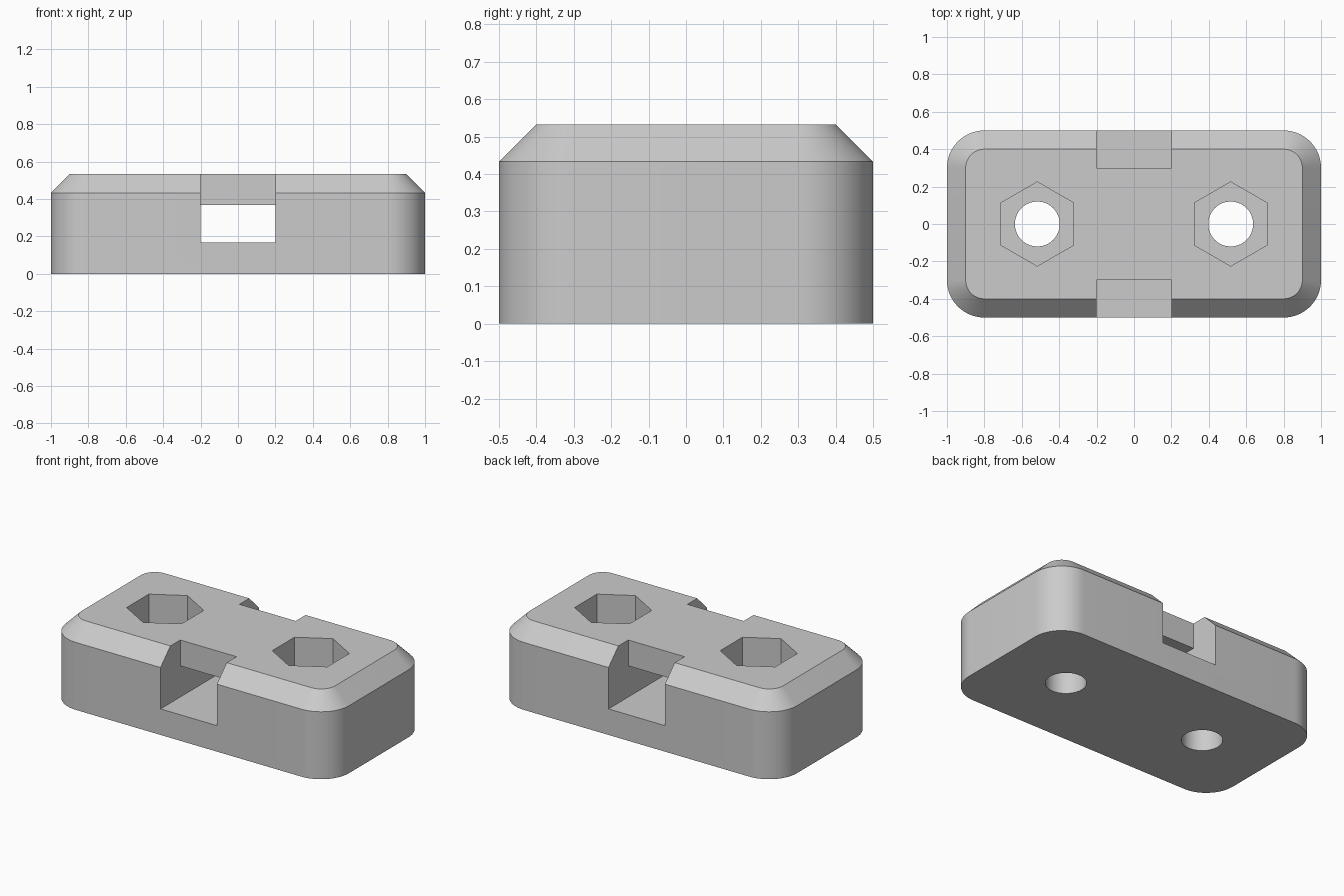
import bpy, bmesh
from math import cos, sin, pi, radians

if "Cube" in bpy.data.objects:
    bpy.data.objects.remove(bpy.data.objects["Cube"])

HEIGHT, SHOULDER = 0.533, 0.433
SLOT_FLOOR, SLOT_ROOF = 0.167, 0.367
POCKET_FLOOR = 0.2
BOLT_X = 0.517

grey = bpy.data.materials.new("plain_grey")
grey.use_nodes = True
grey.diffuse_color = (0.6, 0.6, 0.6, 1)
grey.node_tree.nodes["Principled BSDF"].inputs["Base Color"].default_value = (0.6, 0.6, 0.6, 1)


def loft(name, rings):
    """Closed solid through matching rings of points, bottom to top."""
    bm = bmesh.new()
    loops = [[bm.verts.new(p) for p in ring] for ring in rings]
    n = len(loops[0])
    for low, high in zip(loops, loops[1:]):
        for i in range(n):
            j = (i + 1) % n
            bm.faces.new((low[i], low[j], high[j], high[i]))
    bm.faces.new(loops[0][::-1])
    bm.faces.new(loops[-1])
    bmesh.ops.recalc_face_normals(bm, faces=bm.faces)
    mesh = bpy.data.meshes.new(name)
    bm.to_mesh(mesh)
    bm.free()
    mesh.materials.append(grey)
    obj = bpy.data.objects.new(name, mesh)
    bpy.context.collection.objects.link(obj)
    return obj


def rounded_ring(hx, hy, r, z, steps=16):
    pts = []
    for k, (sx, sy) in enumerate(((1, 1), (-1, 1), (-1, -1), (1, -1))):
        for i in range(steps + 1):
            a = (k + i / steps) * pi / 2
            pts.append((sx * (hx - r) + r * cos(a), sy * (hy - r) + r * sin(a), z))
    return pts


def polygon_ring(x, r, sides, z):
    return [(x + r * cos(pi / 2 + 2 * pi * i / sides), r * sin(pi / 2 + 2 * pi * i / sides), z)
            for i in range(sides)]


def prism(name, x, r, sides, z0, z1):
    return loft(name, [polygon_ring(x, r, sides, z) for z in (z0, z1)])


def box(name, x0, x1, y0, y1, z0, z1):
    return loft(name, [[(x0, y0, z), (x1, y0, z), (x1, y1, z), (x0, y1, z)] for z in (z0, z1)])


# Block with rounded corners and a sloped top edge
body = loft("clamp_block", [
    rounded_ring(1, 0.5, 0.2, 0),
    rounded_ring(1, 0.5, 0.2, SHOULDER),
    rounded_ring(0.9, 0.4, 0.1, HEIGHT)])

# Tunnel front to back, opened upward by a notch at each end
cutters = [box("tunnel_cutter", -0.2, 0.2, -0.7, 0.7, SLOT_FLOOR, SLOT_ROOF),
           box("front_notch_cutter", -0.2, 0.2, -0.7, -0.3, SLOT_FLOOR, 0.7),
           box("back_notch_cutter", -0.2, 0.2, 0.3, 0.7, SLOT_FLOOR, 0.7)]

# Bolt holes with hexagonal nut pockets
for side, x in (("left", BOLT_X), ("right", -BOLT_X)):
    cutters.append(prism(side + "_nut_pocket_cutter", x, 0.225, 6, POCKET_FLOOR, 0.7))
    cutters.append(prism(side + "_bolt_hole_cutter", x, 0.12, 48, -0.2, 0.6))

bpy.context.view_layer.objects.active = body
for cutter in cutters:
    mod = body.modifiers.new(cutter.name, "BOOLEAN")
    mod.operation, mod.solver, mod.object = "DIFFERENCE", "EXACT", cutter
    bpy.ops.object.modifier_apply(modifier=mod.name)
    bpy.data.objects.remove(cutter)

# Smooth the rounded corners and holes, keep the other edges crisp
bpy.ops.object.select_all(action="DESELECT")
body.select_set(True)
bpy.ops.object.shade_smooth_by_angle(angle=radians(30))
